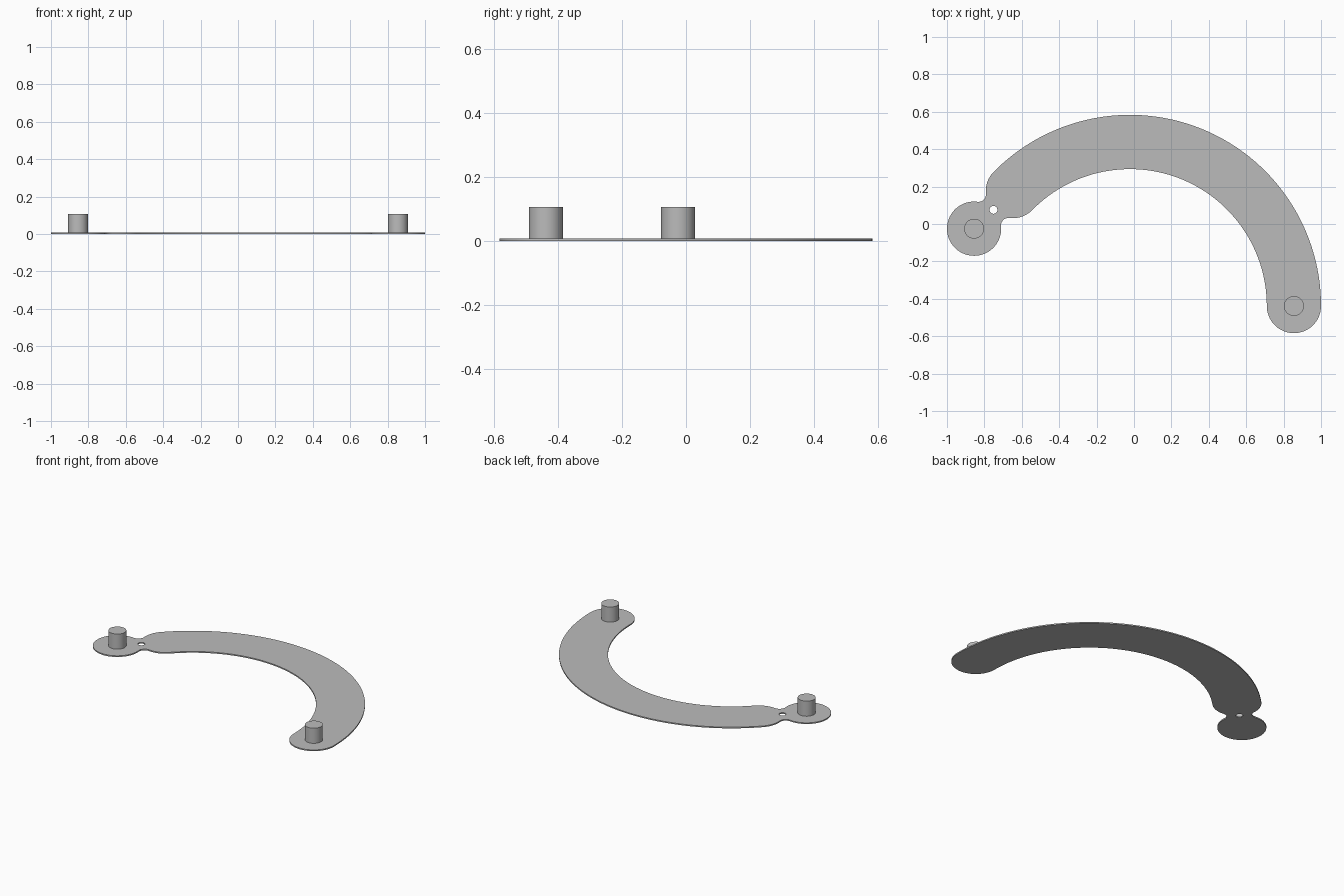
import bpy, bmesh
from math import radians, degrees, sin, cos, acos, atan2, hypot, sqrt
from mathutils import Vector

if "Cube" in bpy.data.objects:
    bpy.data.objects.remove(bpy.data.objects["Cube"], do_unlink=True)

WIDTH = 0.145       # half width of the arm, and radius of all round ends
THICK = 0.008
FILLET = 0.04
SWEEP = 135.5
MID = 0.877         # centre-line radius of the arm

grey = bpy.data.materials.new("plain grey")
grey.use_nodes = True
colour = (0.5, 0.5, 0.5, 1)
grey.diffuse_color = colour
grey.node_tree.nodes["Principled BSDF"].inputs["Base Color"].default_value = colour


def polar(centre, radius, angle):
    a = radians(angle)
    return Vector((centre[0] + radius * cos(a), centre[1] + radius * sin(a), 0))


def arc(centre, radius, start, end, steps):
    return [polar(centre, radius, start + (end - start) * i / steps)
            for i in range(steps + 1)]


def finish(name, bm):
    mesh = bpy.data.meshes.new(name)
    bm.to_mesh(mesh)
    bm.free()
    mesh.materials.append(grey)
    obj = bpy.data.objects.new(name, mesh)
    bpy.context.collection.objects.link(obj)
    bpy.ops.object.select_all(action='DESELECT')
    obj.select_set(True)
    bpy.context.view_layer.objects.active = obj
    bpy.ops.object.shade_smooth_by_angle(angle=radians(30))
    return obj


# Centres of the arm, its two ends and the small round tab
hub = Vector((-0.022, -0.4385, 0))
right_end = polar(hub, MID, 0)
left_end = polar(hub, MID, SWEEP)
tab = Vector((-0.855, -0.025, 0))

# Fillets that form the narrow neck between the arm and the tab
gap = tab - left_end
axis = degrees(atan2(gap.y, gap.x)) % 360
reach = WIDTH + FILLET
phi = degrees(acos(gap.length / 2 / reach))
fillet_a = polar(left_end, reach, axis - phi)
fillet_b = polar(left_end, reach, axis + phi)

# Outline, counter-clockwise from the inner side of the right end
outline = (
    arc(right_end, WIDTH, 180, 360, 32)
    + arc(hub, MID + WIDTH, 0, SWEEP, 72)
    + arc(left_end, WIDTH, SWEEP, axis - phi, 12)
    + arc(fillet_a, FILLET, axis - phi + 180, axis + phi, 14)
    + arc(tab, WIDTH, axis + phi - 180, axis - phi + 180, 48)
    + arc(fillet_b, FILLET, axis - phi, axis + phi - 180, 14)
    + arc(left_end, WIDTH, axis + phi, SWEEP + 180, 12)
    + arc(hub, MID - WIDTH, SWEEP, 0, 72)
)
hole = arc((left_end + tab) / 2, 0.021, 0, 360, 24)

# Flat plate with the neck hole
bm = bmesh.new()
for loop in (outline, hole):
    verts = [bm.verts.new(p) for p in loop]
    for i, v in enumerate(verts):
        bm.edges.new((v, verts[i - 1]))
bmesh.ops.remove_doubles(bm, verts=bm.verts[:], dist=0.0005)
bmesh.ops.triangle_fill(bm, use_beauty=True, edges=bm.edges[:], normal=(0, 0, 1))
top = bmesh.ops.extrude_face_region(bm, geom=bm.faces[:], use_keep_orig=True)["geom"]
bmesh.ops.translate(bm, vec=(0, 0, THICK),
                    verts=[g for g in top if isinstance(g, bmesh.types.BMVert)])
bmesh.ops.recalc_face_normals(bm, faces=bm.faces[:])
finish("curved_plate", bm)

# Round posts on both ends
for name, spot in (("left_post", right_end), ("right_post", tab)):
    bm = bmesh.new()
    height = 0.107 - THICK / 2
    bmesh.ops.create_cone(bm, cap_ends=True, segments=48,
                          radius1=0.053, radius2=0.053, depth=height)
    bmesh.ops.translate(bm, vec=spot + Vector((0, 0, THICK / 2 + height / 2)),
                        verts=bm.verts[:])
    finish(name, bm)
